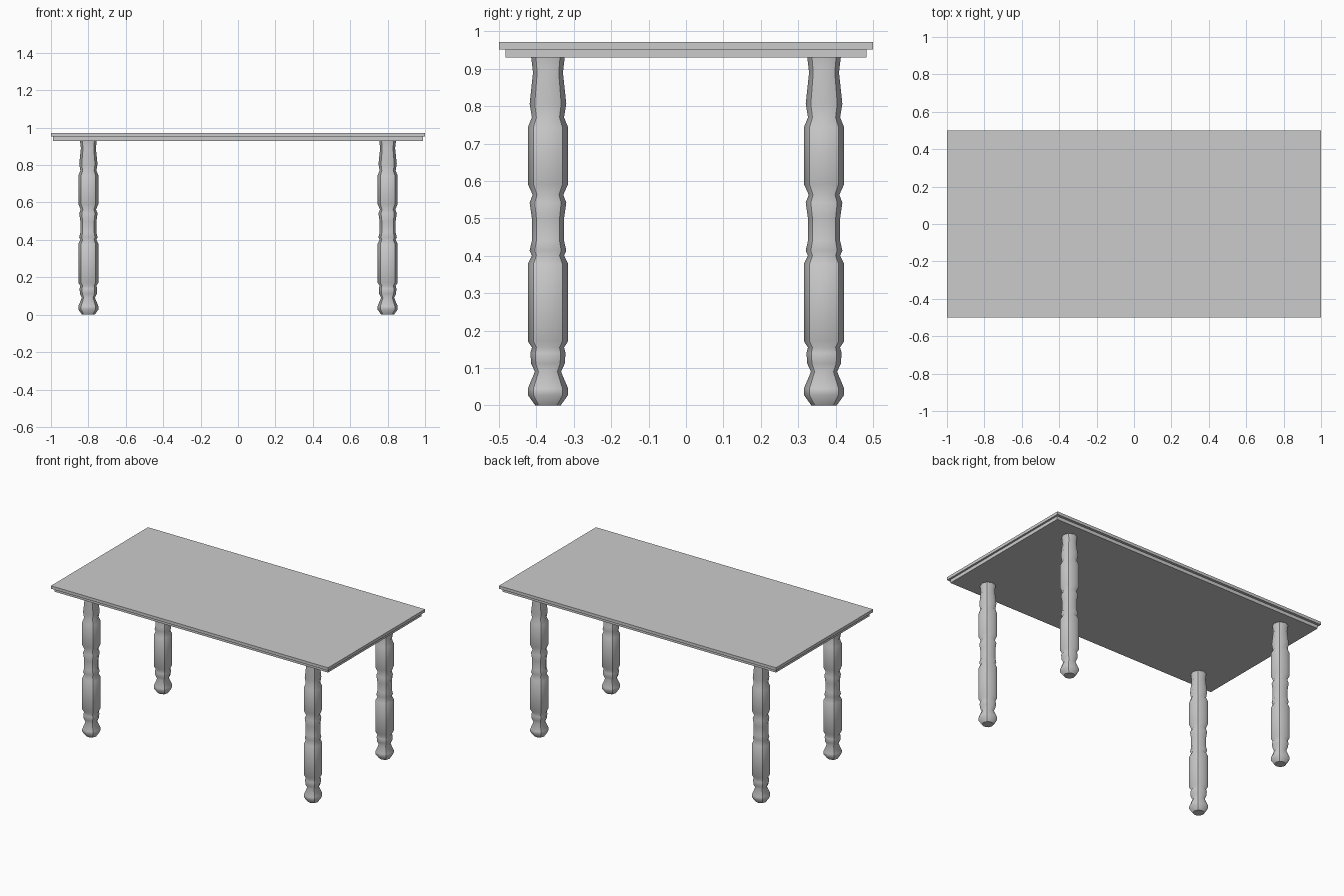
import bpy, bmesh

if "Cube" in bpy.data.objects:
    bpy.data.objects.remove(bpy.data.objects["Cube"])

# Leg outline: (half width, height)
PROFILE = [(.034, 0), (.054, .028), (.054, .045), (.035, .09), (.045, .112),
           (.047, .14), (.043, .155), (.054, .172), (.054, .378), (.043, .40),
           (.049, .414), (.043, .44), (.043, .50), (.049, .542), (.041, .563),
           (.054, .592), (.054, .743), (.043, .77), (.049, .806), (.040, .89),
           (.045, .932)]
C = .72  # corner position relative to half width
SECTION = [(1, 0), (C, C), (0, 1), (-C, C), (-1, 0), (-C, -C), (0, -1), (C, -C)]


def finish(bm, name):
    bmesh.ops.recalc_face_normals(bm, faces=bm.faces)
    mesh = bpy.data.meshes.new(name)
    bm.to_mesh(mesh)
    bm.free()
    ob = bpy.data.objects.new(name, mesh)
    bpy.context.collection.objects.link(ob)
    return ob


def board(name, sx, sy, z0, z1):
    bm = bmesh.new()
    bmesh.ops.create_cube(bm, size=1)
    for v in bm.verts:
        v.co = (v.co.x * sx, v.co.y * sy, z0 + (v.co.z + .5) * (z1 - z0))
    return finish(bm, name)


def turned_leg(name, x, y):
    bm = bmesh.new()
    rings = [[bm.verts.new((r * u, r * v, z)) for u, v in SECTION] for r, z in PROFILE]
    for a, b in zip(rings, rings[1:]):
        for i in range(8):
            j = (i + 1) % 8
            f = bm.faces.new((a[i], a[j], b[j], b[i]))
            f.smooth = True
    bm.faces.new(rings[0])
    bm.faces.new(rings[-1])
    # Crisp corner ridges and foot rim, smooth everywhere else
    for a, b in zip(rings, rings[1:]):
        for i in (1, 3, 5, 7):
            bm.edges.get((a[i], b[i])).smooth = False
    for ring in (rings[0], rings[-1]):
        for i in range(8):
            bm.edges.get((ring[i], ring[(i + 1) % 8])).smooth = False
    ob = finish(bm, name)
    ob.location = (x, y, 0)


# Table top in two stepped layers
board("table_top", 2, 1, .952, .971)
board("under_top", 1.976, .966, .93, .952)

# Four legs
for side, x in (("left", -.8), ("right", .8)):
    for end, y in (("front", -.369), ("back", .369)):
        turned_leg(f"{end}_{side}_leg", x, y)
